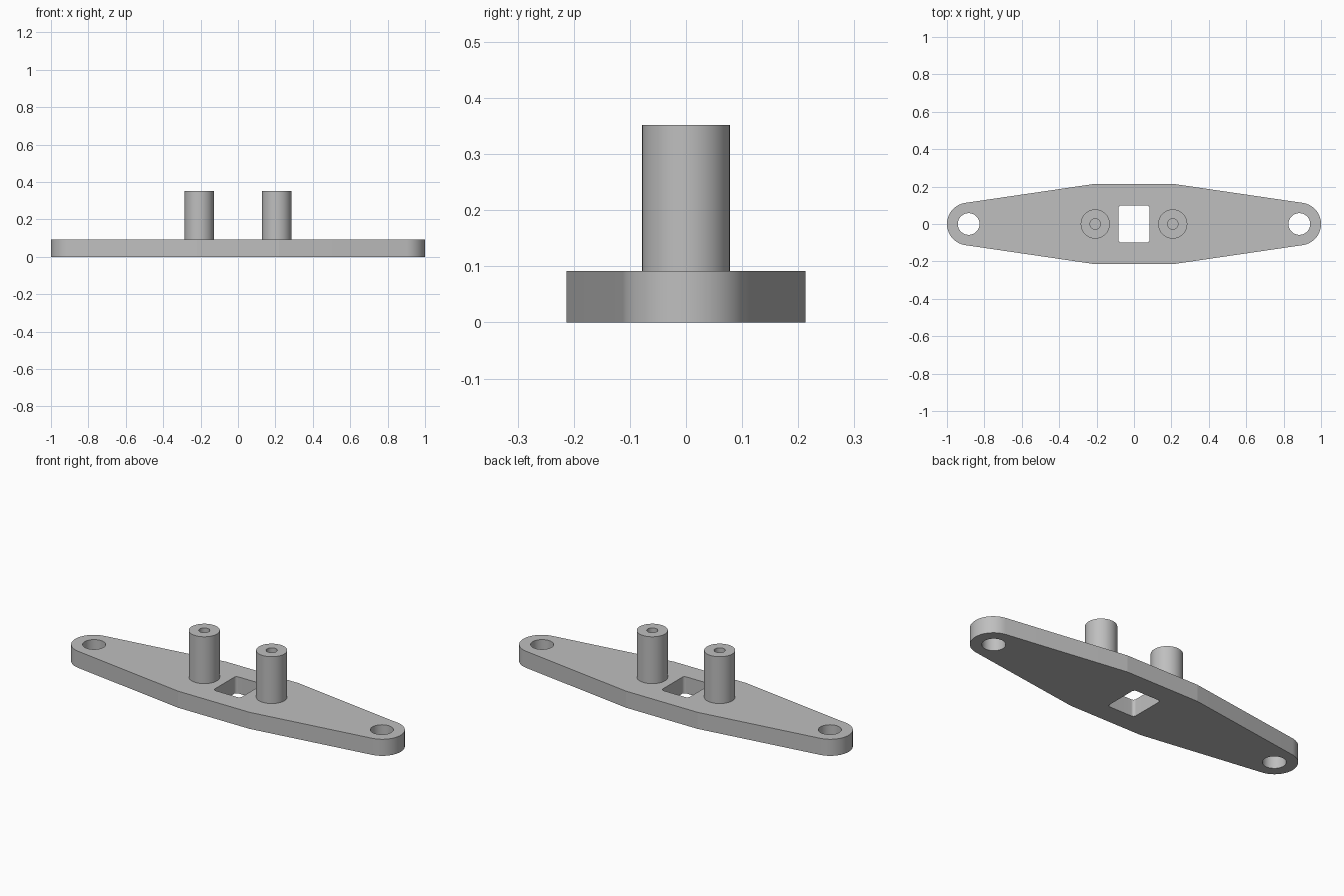
import bpy, bmesh, math

cube = bpy.data.objects.get("Cube")
if cube:
    bpy.data.objects.remove(cube, do_unlink=True)

THICK = 0.092      # plate thickness
POST_TOP = 0.352
SEGS = 64          # sides of a full circle

grey = bpy.data.materials.new("grey")
grey.use_nodes = True
colour = (0.52, 0.52, 0.52, 1)
grey.diffuse_color = colour
grey.node_tree.nodes["Principled BSDF"].inputs["Base Color"].default_value = colour


def arc(cx, cy, r, start, end, steps):
    """Points along an arc, angles in radians, both ends included."""
    angles = [start + (end - start) * i / steps for i in range(steps + 1)]
    return [(cx + r * math.cos(a), cy + r * math.sin(a)) for a in angles]


def finish(name, bm, x=0):
    bmesh.ops.recalc_face_normals(bm, faces=bm.faces)
    mesh = bpy.data.meshes.new(name)
    bm.to_mesh(mesh)
    bm.free()
    mesh.materials.append(grey)
    obj = bpy.data.objects.new(name, mesh)
    obj.location.x = x
    bpy.context.collection.objects.link(obj)
    bpy.ops.object.select_all(action='DESELECT')
    obj.select_set(True)
    bpy.context.view_layer.objects.active = obj
    # Small limit: round walls are smooth, the plate's shallow corners stay crisp
    bpy.ops.object.shade_smooth_by_angle(angle=math.radians(7))
    return obj


def extruded_plate(name, loops, height):
    """Flat outline with holes, extruded upward."""
    bm = bmesh.new()
    for loop in loops:
        verts = [bm.verts.new((x, y, 0)) for x, y in loop]
        for a, b in zip(verts, verts[1:] + verts[:1]):
            bm.edges.new((a, b))
    bmesh.ops.triangle_fill(bm, edges=bm.edges[:], use_beauty=True, normal=(0, 0, 1))
    top = bmesh.ops.extrude_face_region(bm, geom=bm.faces[:], use_keep_orig=True)
    moved = [g for g in top["geom"] if isinstance(g, bmesh.types.BMVert)]
    bmesh.ops.translate(bm, verts=moved, vec=(0, 0, height))
    return finish(name, bm)


# Plate outline: straight middle, tapering tangentially into round ends
mid_x, mid_y = 0.22, 0.213
end_r = 0.114
end_x = 1 - end_r
dx = mid_x - end_x
tangent = math.atan2(mid_y, dx) - math.acos(end_r / math.hypot(dx, mid_y))
right_half = [(mid_x, -mid_y)] + arc(end_x, 0, end_r, -tangent, tangent, 30) + [(mid_x, mid_y)]
outline = right_half + [(-x, -y) for x, y in right_half]

# Bolt holes at both ends
bolt_holes = [arc(s * 0.884, 0, 0.058, 0, 2 * math.pi, SEGS)[:-1] for s in (-1, 1)]

# Central window with rounded corners
win_x, win_y, win_r = 0.083, 0.1, 0.016
window = []
for i, (sx, sy) in enumerate([(1, 1), (-1, 1), (-1, -1), (1, -1)]):
    start = i * math.pi / 2
    window += arc(sx * (win_x - win_r), sy * (win_y - win_r), win_r,
                  start, start + math.pi / 2, SEGS // 4)

extruded_plate("base_plate", [outline, window] + bolt_holes, THICK)

# Two posts with blind bores, turned from one profile
profile = [(0, THICK + 0.001), (0.028, THICK + 0.001), (0.028, POST_TOP),
           (0.078, POST_TOP), (0.078, THICK)]
for name, side in (("left_post", 1), ("right_post", -1)):
    bm = bmesh.new()
    verts = [bm.verts.new((r, 0, z)) for r, z in profile]
    edges = [bm.edges.new(pair) for pair in zip(verts, verts[1:])]
    bmesh.ops.spin(bm, geom=verts + edges, cent=(0, 0, 0), axis=(0, 0, 1),
                   angle=2 * math.pi, steps=SEGS)
    bmesh.ops.remove_doubles(bm, verts=bm.verts, dist=0.0001)
    post = finish(name, bm, side * 0.207)
